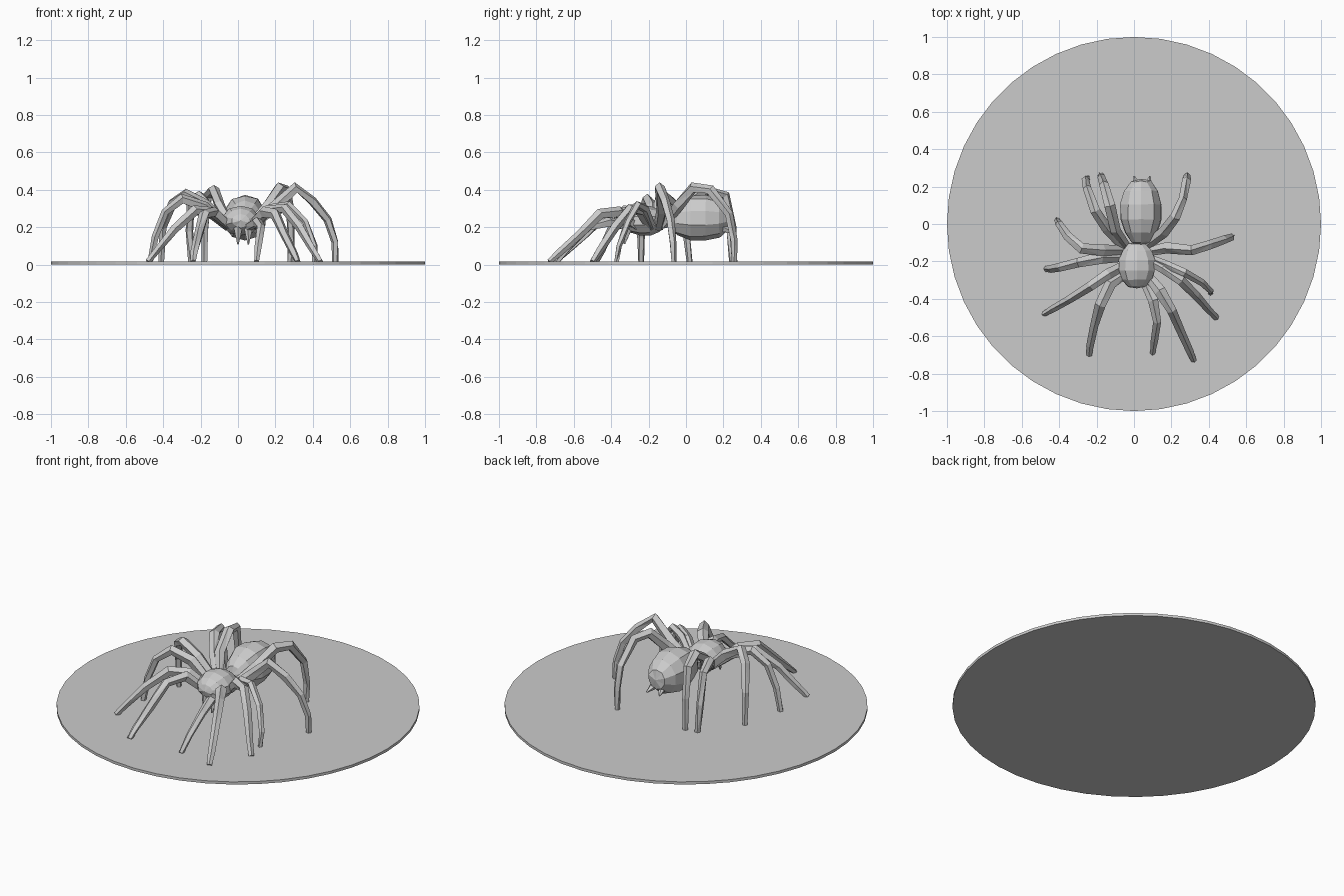
import bpy, bmesh, math, random
from mathutils import Vector, Matrix

if "Cube" in bpy.data.objects:
    bpy.data.objects.remove(bpy.data.objects["Cube"])

random.seed(4)


def finish(name, bm):
    bmesh.ops.recalc_face_normals(bm, faces=bm.faces)
    mesh = bpy.data.meshes.new(name)
    bm.to_mesh(mesh)
    bm.free()
    ob = bpy.data.objects.new(name, mesh)
    bpy.context.collection.objects.link(ob)
    return ob


def faceted_tube(name, path, radii, sides=5, jitter=0.12):
    """Closed low-poly tube along a path, with slightly uneven rings."""
    pts = [Vector(p) for p in path]
    bm = bmesh.new()
    rings = []
    for i, p in enumerate(pts):
        d = (pts[min(i + 1, len(pts) - 1)] - pts[max(i - 1, 0)]).normalized()
        side = d.cross(Vector((0, 0, 1)))
        side = side.normalized() if side.length > 0.05 else Vector((1, 0, 0))
        up = side.cross(d)
        ring = []
        for k in range(sides):
            a = math.tau * k / sides + 0.3
            r = radii[i] * random.uniform(1 - jitter, 1 + jitter)
            v = p + side * math.cos(a) * r + up * math.sin(a) * r
            v.z = max(v.z, 0.008)
            ring.append(bm.verts.new(v))
        rings.append(ring)
    for a, b in zip(rings, rings[1:]):
        for k in range(sides):
            n = (k + 1) % sides
            bm.faces.new((a[k], a[n], b[n], b[k]))
    bm.faces.new(rings[0])
    bm.faces.new(rings[-1])
    bmesh.ops.triangulate(bm, faces=bm.faces)
    return finish(name, bm)


def leg(name, path, thick=0.032):
    """Leg: slim hip, thick thigh, tapering down to the foot."""
    n = len(path)
    radii = [thick * 0.75] + [thick * (1.12 - 0.62 * i / (n - 1)) for i in range(1, n)]
    return faceted_tube(name, path, radii)


def faceted_ball(name, centre, size, taper=0.0):
    """Flat-faced ellipsoid, narrowed toward the front by taper."""
    bm = bmesh.new()
    bmesh.ops.create_uvsphere(bm, u_segments=10, v_segments=7, radius=1,
                              matrix=Matrix.Rotation(math.pi / 2, 4, 'X'))
    for v in bm.verts:
        f = 1 + taper * v.co.y
        v.co = Vector((v.co.x * f * size[0], v.co.y * size[1], v.co.z * f * size[2]))
        v.co = v.co * random.uniform(0.97, 1.04) + Vector(centre)
    return finish(name, bm)


def spike(name, start, end, r):
    return faceted_tube(name, [start, end], [r, r * 0.15], sides=5, jitter=0.05)


# Round base plate
bm = bmesh.new()
bmesh.ops.create_cone(bm, cap_ends=True, segments=44, radius1=1, radius2=1, depth=0.016,
                      matrix=Matrix.Translation((0, 0, 0.008)))
finish("base_plate", bm)

# Body
faceted_ball("abdomen", (0.037, 0.065, 0.25), (0.118, 0.18, 0.125), 0.06)
faceted_ball("carapace", (0.015, -0.22, 0.235), (0.105, 0.125, 0.08), -0.05)

# Fangs and rear spinnerets
for i, x in enumerate((0.0, 0.055)):
    spike(f"fang_{i}", (x, -0.3, 0.23), (x, -0.33, 0.11), 0.032)
for i, x in enumerate((0.0, 0.085)):
    spike(f"spinneret_{i}", (0.02 + x * 0.6, 0.19, 0.2), (x, 0.255, 0.17), 0.028)

# Right legs, back to front
leg("right_leg_back", [(0.06, -0.12, 0.21), (0.16, -0.04, 0.32), (0.22, 0.04, 0.41),
                       (0.26, 0.13, 0.4), (0.28, 0.23, 0.27), (0.285, 0.255, 0.13), (0.28, 0.26, 0.012)])
leg("right_leg_rear_mid", [(0.06, -0.15, 0.2), (0.18, -0.13, 0.29), (0.31, -0.14, 0.41),
                           (0.4, -0.11, 0.34), (0.48, -0.085, 0.24), (0.52, -0.07, 0.12), (0.52, -0.065, 0.012)])
leg("right_leg_front_mid", [(0.07, -0.19, 0.2), (0.16, -0.24, 0.29), (0.25, -0.3, 0.3),
                            (0.33, -0.38, 0.2), (0.4, -0.46, 0.08), (0.44, -0.5, 0.015)])
leg("right_leg_inner", [(0.08, -0.18, 0.2), (0.18, -0.22, 0.3), (0.27, -0.26, 0.32),
                        (0.36, -0.31, 0.23), (0.41, -0.36, 0.1), (0.41, -0.37, 0.012)], 0.025)
leg("right_leg_front", [(0.06, -0.26, 0.2), (0.14, -0.36, 0.28), (0.2, -0.46, 0.27),
                        (0.25, -0.57, 0.16), (0.3, -0.68, 0.06), (0.32, -0.73, 0.015)])
leg("right_feeler", [(0.05, -0.3, 0.2), (0.1, -0.41, 0.23), (0.125, -0.52, 0.2),
                     (0.11, -0.62, 0.1), (0.1, -0.69, 0.015)], 0.029)

# Left legs, back to front
leg("left_leg_back", [(-0.04, -0.12, 0.21), (-0.1, -0.03, 0.32), (-0.13, 0.1, 0.4),
                      (-0.16, 0.21, 0.37), (-0.175, 0.25, 0.2), (-0.18, 0.26, 0.012)])
leg("left_leg_back_outer", [(-0.06, -0.12, 0.22), (-0.15, -0.02, 0.3), (-0.21, 0.07, 0.37),
                            (-0.25, 0.19, 0.35), (-0.26, 0.235, 0.18), (-0.25, 0.245, 0.012)])
leg("left_leg_rear_mid", [(-0.05, -0.14, 0.2), (-0.17, -0.14, 0.32), (-0.28, -0.13, 0.38),
                          (-0.35, -0.07, 0.33), (-0.4, 0.0, 0.2), (-0.41, 0.02, 0.012)])
leg("left_leg_front_mid", [(-0.05, -0.18, 0.2), (-0.18, -0.18, 0.31), (-0.3, -0.205, 0.35),
                           (-0.39, -0.23, 0.28), (-0.44, -0.24, 0.15), (-0.47, -0.24, 0.012)])
leg("left_leg_front", [(-0.05, -0.22, 0.2), (-0.14, -0.27, 0.28), (-0.23, -0.33, 0.29),
                       (-0.34, -0.4, 0.19), (-0.43, -0.45, 0.08), (-0.48, -0.48, 0.015)])
leg("left_leg_foremost", [(-0.04, -0.26, 0.2), (-0.13, -0.32, 0.28), (-0.18, -0.43, 0.27),
                          (-0.21, -0.54, 0.16), (-0.235, -0.65, 0.06), (-0.24, -0.7, 0.015)])
